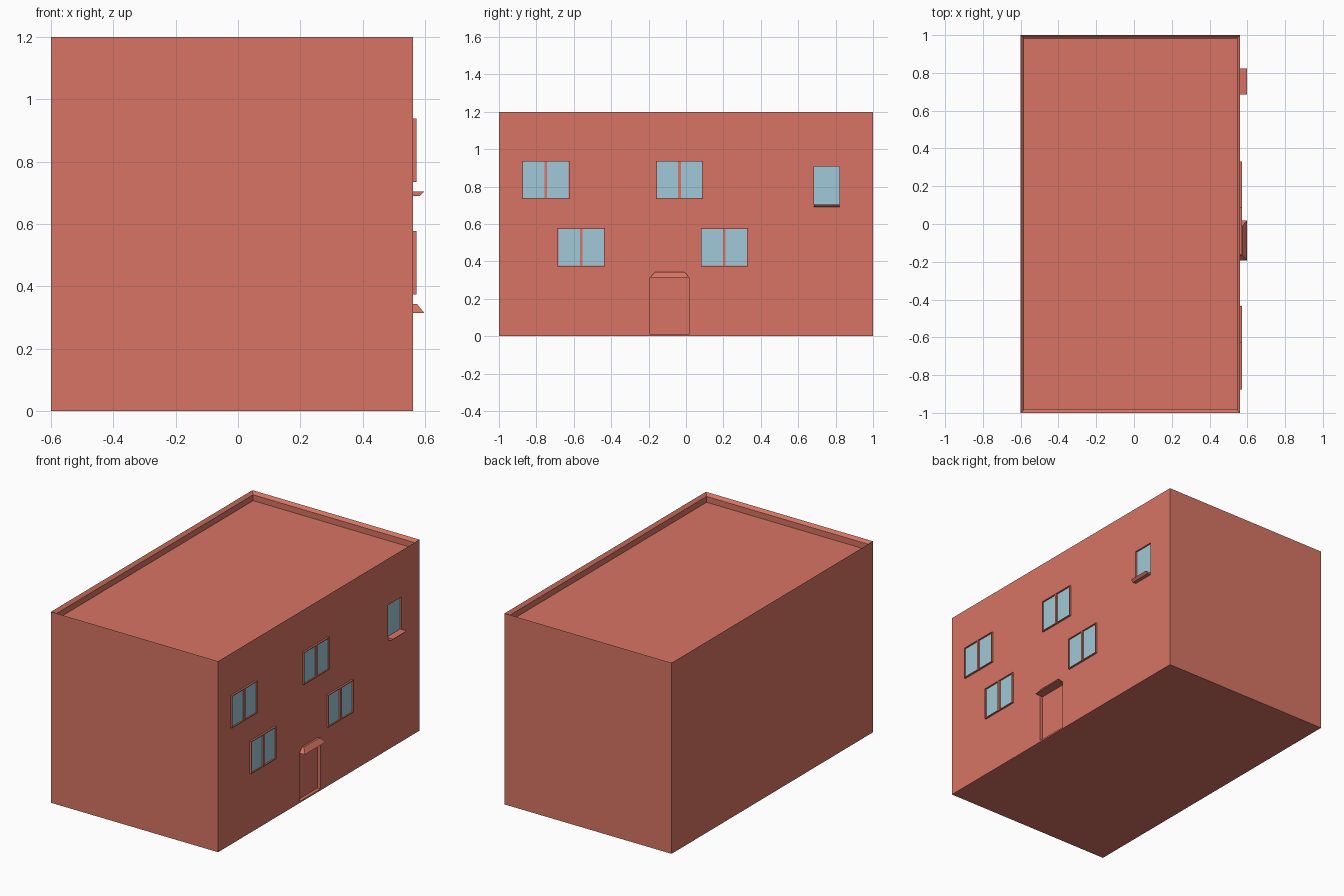
import bpy, bmesh

if "Cube" in bpy.data.objects:
    bpy.data.objects.remove(bpy.data.objects["Cube"])

FACE = 0.562          # x of the facade wall


def material(name, rgb):
    m = bpy.data.materials.new(name)
    m.diffuse_color = (*rgb, 1)
    m.use_nodes = True
    m.node_tree.nodes["Principled BSDF"].inputs["Base Color"].default_value = m.diffuse_color
    return m


BRICK = material("brick", (0.68, 0.175, 0.125))
GLASS = material("glass", (0.35, 0.58, 0.68))


def finish(bm, name, mat):
    bmesh.ops.recalc_face_normals(bm, faces=bm.faces)
    me = bpy.data.meshes.new(name)
    bm.to_mesh(me)
    bm.free()
    me.materials.append(mat)
    ob = bpy.data.objects.new(name, me)
    bpy.context.collection.objects.link(ob)
    return ob


def add_box(bm, x, y, z):
    """Box between (min, max) pairs."""
    vs = bmesh.ops.create_cube(bm, size=1)["verts"]
    for v in vs:
        v.co = [(a + b) / 2 + c * (b - a) for c, (a, b) in zip(v.co, (x, y, z))]
    return vs


def boxes(name, mat, *specs):
    bm = bmesh.new()
    for s in specs:
        add_box(bm, *s)
    return finish(bm, name, mat)


# House body: bevelled parapet falling inward, then a sunken flat roof
bm = bmesh.new()
add_box(bm, (-0.6, FACE), (-1, 1), (0, 1.2))
top = max(bm.faces, key=lambda f: f.calc_center_median().z)
bmesh.ops.inset_region(bm, faces=[top], thickness=0.024, depth=0)
for v in top.verts:
    v.co.z = 1.182
roof = bmesh.ops.extrude_discrete_faces(bm, faces=[top])["faces"][0]
for v in roof.verts:
    v.co.z = 1.145
body = finish(bm, "house_body", BRICK)

# Recesses for the door and the small window
DOOR_Y, DOOR_Z = (-0.192, 0.016), (0.01, 0.314)
SMALL_Y, SMALL_Z = (0.685, 0.82), (0.70, 0.908)
cutter = boxes("recess_cutter", BRICK,
               ((FACE - 0.02, 0.7), DOOR_Y, DOOR_Z),
               ((FACE - 0.012, 0.7), SMALL_Y, SMALL_Z))
cutter.hide_render = True
mod = body.modifiers.new("recesses", "BOOLEAN")
mod.operation = "DIFFERENCE"
mod.solver = "EXACT"
mod.object = cutter
bpy.context.view_layer.objects.active = body
bpy.ops.object.modifier_apply(modifier=mod.name)
bpy.data.objects.remove(cutter)

# Small window pane and its sill with an undercut front edge
boxes("small_window_glass", GLASS, ((FACE - 0.013, FACE - 0.01), SMALL_Y, SMALL_Z))
bm = bmesh.new()
for v in add_box(bm, (FACE - 0.012, 0.598), (0.685, 0.822), (0.69, 0.704)):
    if v.co.x > FACE and v.co.z < 0.7:
        v.co.x = 0.584
finish(bm, "small_window_sill", BRICK)


# Double windows: thin frame, central mullion, glass behind
def double_window(name, y, z, hw=0.126, hh=0.102, t=0.005):
    d = (FACE - 0.002, 0.573)
    boxes(name + "_frame", BRICK,
          (d, (y - hw, y - hw + t), (z - hh, z + hh)),
          (d, (y + hw - t, y + hw), (z - hh, z + hh)),
          (d, (y - 0.007, y + 0.007), (z - hh + t, z + hh - t)),
          (d, (y - hw + t, y + hw - t), (z - hh, z - hh + t)),
          (d, (y - hw + t, y + hw - t), (z + hh - t, z + hh)))
    boxes(name + "_glass", GLASS,
          ((FACE - 0.002, FACE + 0.003), (y - hw + t, y - 0.007), (z - hh + t, z + hh - t)),
          ((FACE - 0.002, FACE + 0.003), (y + 0.007, y + hw - t), (z - hh + t, z + hh - t)))


double_window("upper_left_window", -0.75, 0.836)
double_window("upper_middle_window", -0.035, 0.836)
double_window("lower_left_window", -0.56, 0.476)
double_window("lower_right_window", 0.205, 0.476)

# Hipped canopy above the door
bm = bmesh.new()
for v in add_box(bm, (FACE - 0.002, 0.598), (-0.192, 0.018), (0.314, 0.344)):
    if v.co.z > 0.33:
        v.co.y += 0.028 if v.co.y < -0.1 else -0.028
        if v.co.x > FACE:
            v.co.x = 0.574
finish(bm, "door_canopy", BRICK)
